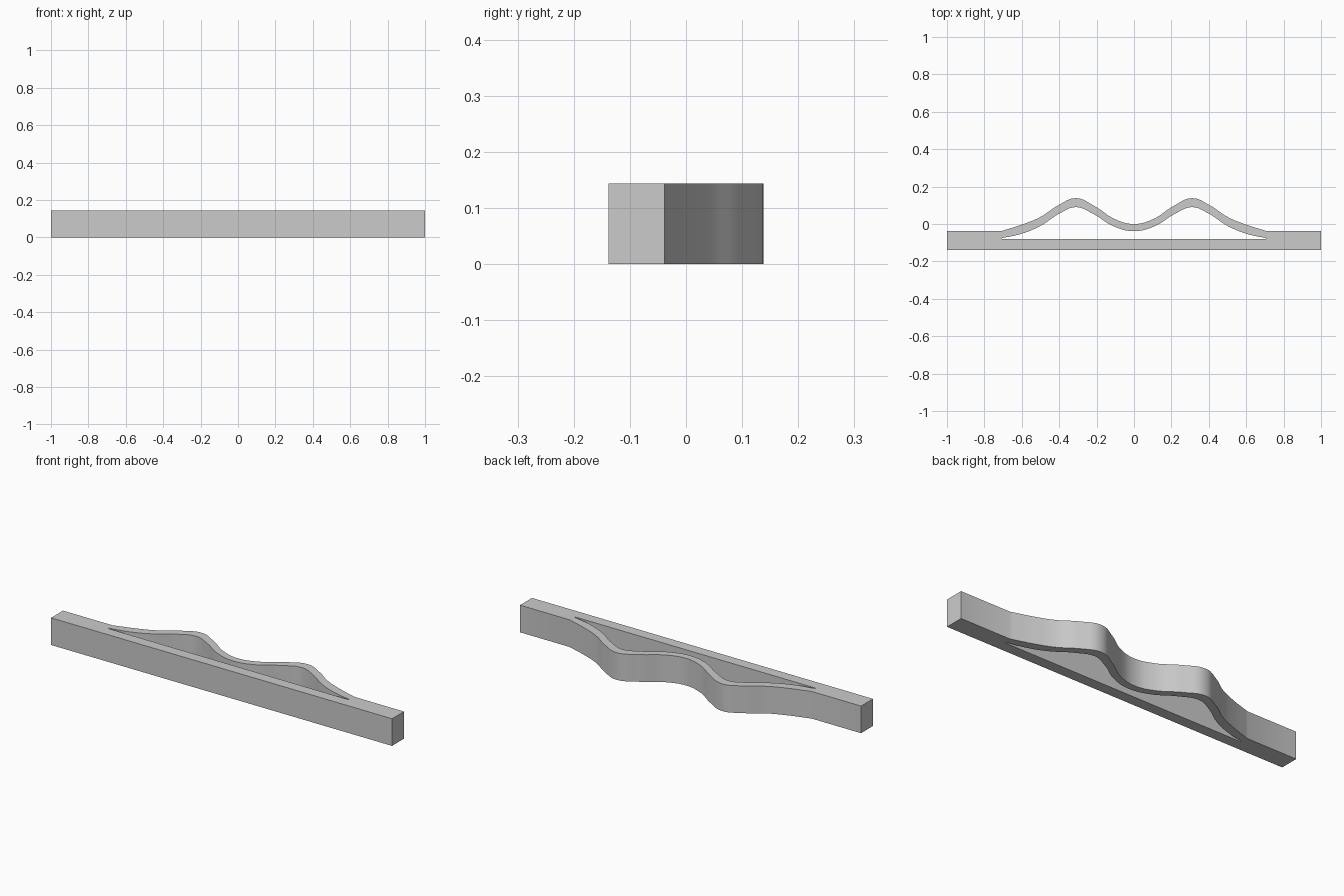
import bpy

cube = bpy.data.objects.get("Cube")
if cube:
    bpy.data.objects.remove(cube, do_unlink=True)

HEIGHT = 0.144
FRONT, BACK, SLOT = -0.138, -0.038, -0.08

# Right half of the wave, from the middle outward
outer_half = [(0, 0.0), (0.1, 0.025), (0.21, 0.095), (0.31, 0.138), (0.405, 0.1),
              (0.5, 0.038), (0.59, 0.0)]
inner_half = [(0, -0.038), (0.11, -0.012), (0.22, 0.055), (0.31, 0.09), (0.395, 0.058),
              (0.5, -0.01), (0.6, -0.052)]


def mirrored(half):
    """Full wave from +x to -x, as smooth knots."""
    pts = half[::-1] + [(-x, y) for x, y in half[1:]]
    return [(x, y, 'AUTO') for x, y in pts]


def add_loop(curve, knots):
    """Closed outline whose knots are corners or smooth."""
    spline = curve.splines.new('BEZIER')
    spline.bezier_points.add(len(knots) - 1)
    spline.use_cyclic_u = True
    spline.resolution_u = 8
    for point, (x, y, kind) in zip(spline.bezier_points, knots):
        point.co = (x, y, 0)
        point.handle_left_type = point.handle_right_type = kind


# Outline of the bar with its wavy back, and the slot between them
profile = bpy.data.curves.new("wavy_bar", 'CURVE')
profile.dimensions = '2D'
profile.fill_mode = 'BOTH'
profile.extrude = HEIGHT / 2
add_loop(profile, [(-1, BACK, 'VECTOR'), (-1, FRONT, 'VECTOR'),
                   (1, FRONT, 'VECTOR'), (1, BACK, 'VECTOR'),
                   (0.71, BACK, 'VECTOR')] + mirrored(outer_half)
         + [(-0.71, BACK, 'VECTOR')])
add_loop(profile, [(0.705, SLOT + 0.005, 'VECTOR')] + mirrored(inner_half)
         + [(-0.705, SLOT + 0.005, 'VECTOR'), (-0.705, SLOT, 'VECTOR'),
            (0.705, SLOT, 'VECTOR')])

bar = bpy.data.objects.new("wavy_bar", profile)
bpy.context.collection.objects.link(bar)
bar.location.z = HEIGHT / 2

# Solid mesh with smooth waves and sharp edges
bpy.ops.object.select_all(action='DESELECT')
bpy.context.view_layer.objects.active = bar
bar.select_set(True)
bpy.ops.object.convert(target='MESH')
bar = bpy.context.object
bpy.ops.object.transform_apply(location=True, rotation=False, scale=False)
bpy.ops.object.mode_set(mode='EDIT')
bpy.ops.mesh.select_all(action='SELECT')
bpy.ops.mesh.remove_doubles(threshold=0.0001)
bpy.ops.mesh.normals_make_consistent(inside=False)
bpy.ops.object.mode_set(mode='OBJECT')
bpy.ops.object.shade_smooth_by_angle(angle=0.52)

# Plain grey
grey = bpy.data.materials.new("plain grey")
grey.use_nodes = True
colour = (0.6, 0.6, 0.6, 1)
grey.diffuse_color = colour
grey.node_tree.nodes["Principled BSDF"].inputs["Base Color"].default_value = colour
bar.data.materials.clear()
bar.data.materials.append(grey)
